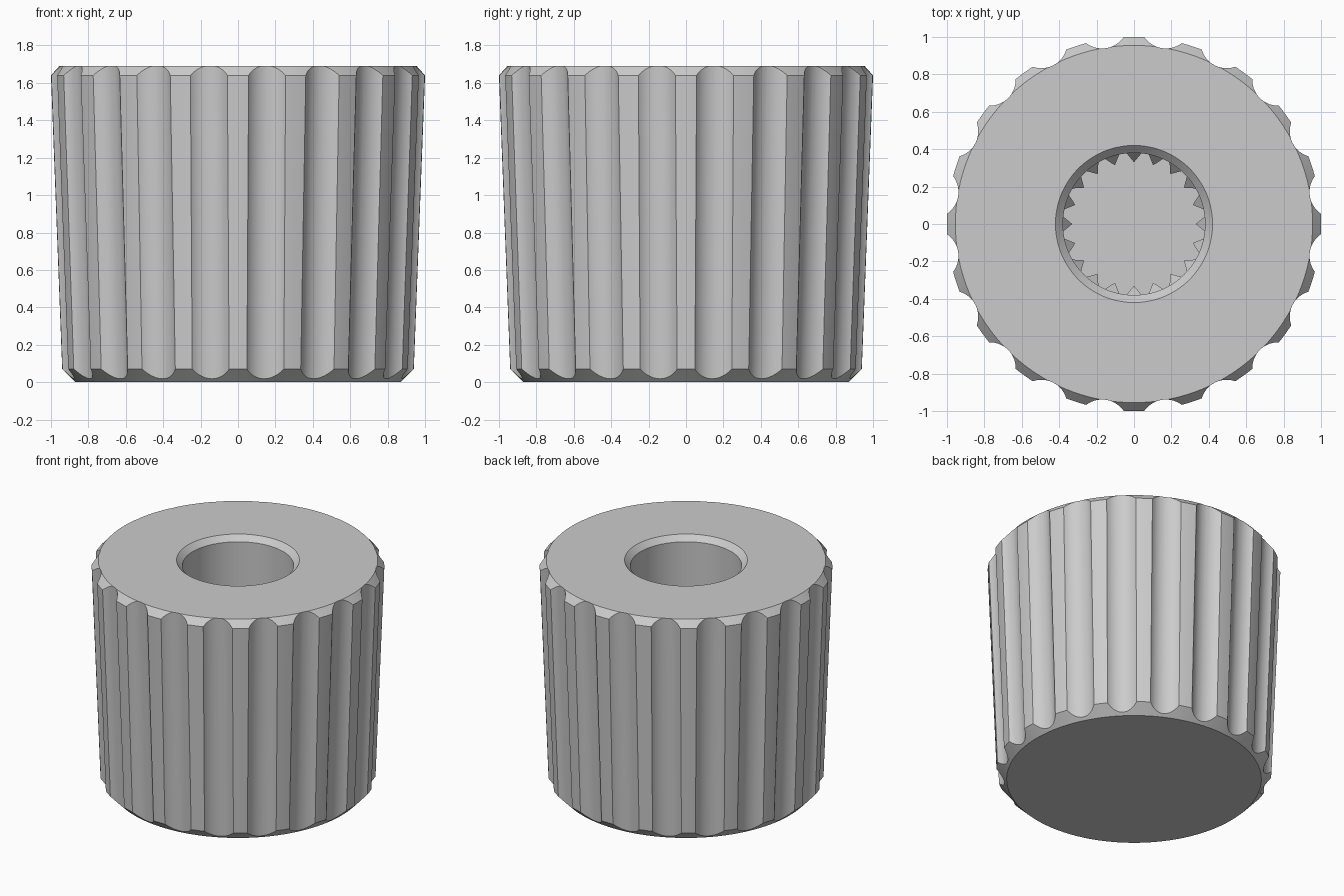
import bpy, bmesh, math
from mathutils import Matrix, Vector

if "Cube" in bpy.data.objects:
    bpy.data.objects.remove(bpy.data.objects["Cube"])

COUNT = 20                     # grip flutes and inner spline teeth
STEP = 2 * math.pi / COUNT
SEGMENTS = 160

grey = bpy.data.materials.new("plain_grey")
grey.diffuse_color = (0.60, 0.60, 0.60, 1)
grey.use_nodes = True
grey.node_tree.nodes["Principled BSDF"].inputs["Base Color"].default_value = grey.diffuse_color


def make_object(name, bm):
    bmesh.ops.recalc_face_normals(bm, faces=bm.faces)
    mesh = bpy.data.meshes.new(name)
    bm.to_mesh(mesh)
    bm.free()
    mesh.materials.append(grey)
    obj = bpy.data.objects.new(name, mesh)
    bpy.context.collection.objects.link(obj)
    return obj


def smooth(obj, angle):
    bpy.ops.object.select_all(action='DESELECT')
    obj.select_set(True)
    bpy.context.view_layer.objects.active = obj
    bpy.ops.object.shade_smooth_by_angle(angle=math.radians(angle))


# Knob body: tapered drum with chamfered rims and a blind bore
profile = [(0, 0), (0.87, 0), (0.94, 0.07), (1.0, 1.64), (0.955, 1.69),
           (0.42, 1.69), (0.38, 1.65), (0.38, 0.35), (0, 0.35)]
bm = bmesh.new()
pts = [bm.verts.new((r, 0, z)) for r, z in profile]
edges = [bm.edges.new(pair) for pair in zip(pts, pts[1:])]
bmesh.ops.spin(bm, geom=pts + edges, cent=(0, 0, 0), axis=(0, 0, 1),
               angle=2 * math.pi, steps=SEGMENTS, use_merge=True)
bmesh.ops.remove_doubles(bm, verts=bm.verts, dist=1e-5)
body = make_object("knob_body", bm)

# Flute cutters: rods leaning with the tapered wall, between the ridges
bm = bmesh.new()
slope = 0.06 / 1.57
for i in range(COUNT):
    turn = Matrix.Rotation((i + 0.5) * STEP, 4, 'Z')
    shear = Matrix.Identity(4)
    shear[0][2] = slope
    shift = Matrix.Translation((0.94 + 0.085 + slope * 0.775, 0, 0.845))
    bmesh.ops.create_cone(bm, cap_ends=True, segments=64, radius1=0.135,
                          radius2=0.135, depth=2.2,
                          matrix=turn @ shift @ shear)
cutter = make_object("flute_cutters", bm)
cutter.hide_render = True
cutter.hide_viewport = True

# Cut the flutes
cut = body.modifiers.new("flutes", 'BOOLEAN')
cut.operation = 'DIFFERENCE'
cut.solver = 'EXACT'
cut.object = cutter
bpy.context.view_layer.objects.active = body
bpy.ops.object.modifier_apply(modifier=cut.name)
bpy.data.objects.remove(cutter)
smooth(body, 20)

# Spline teeth: pointed ribs with sloping tops, low inside the bore
bm = bmesh.new()
for i in range(COUNT):
    turn = Matrix.Rotation(i * STEP, 4, 'Z')
    rib = [bm.verts.new(turn @ Vector(p)) for p in (
        (0.385, -0.045, 0.345), (0.33, 0, 0.345), (0.385, 0.045, 0.345),
        (0.385, -0.045, 1.0), (0.33, 0, 0.93), (0.385, 0.045, 1.0))]
    for face in ((0, 1, 2), (3, 4, 5), (0, 1, 4, 3), (1, 2, 5, 4), (2, 0, 3, 5)):
        bm.faces.new([rib[k] for k in face])
make_object("spline_teeth", bm)
